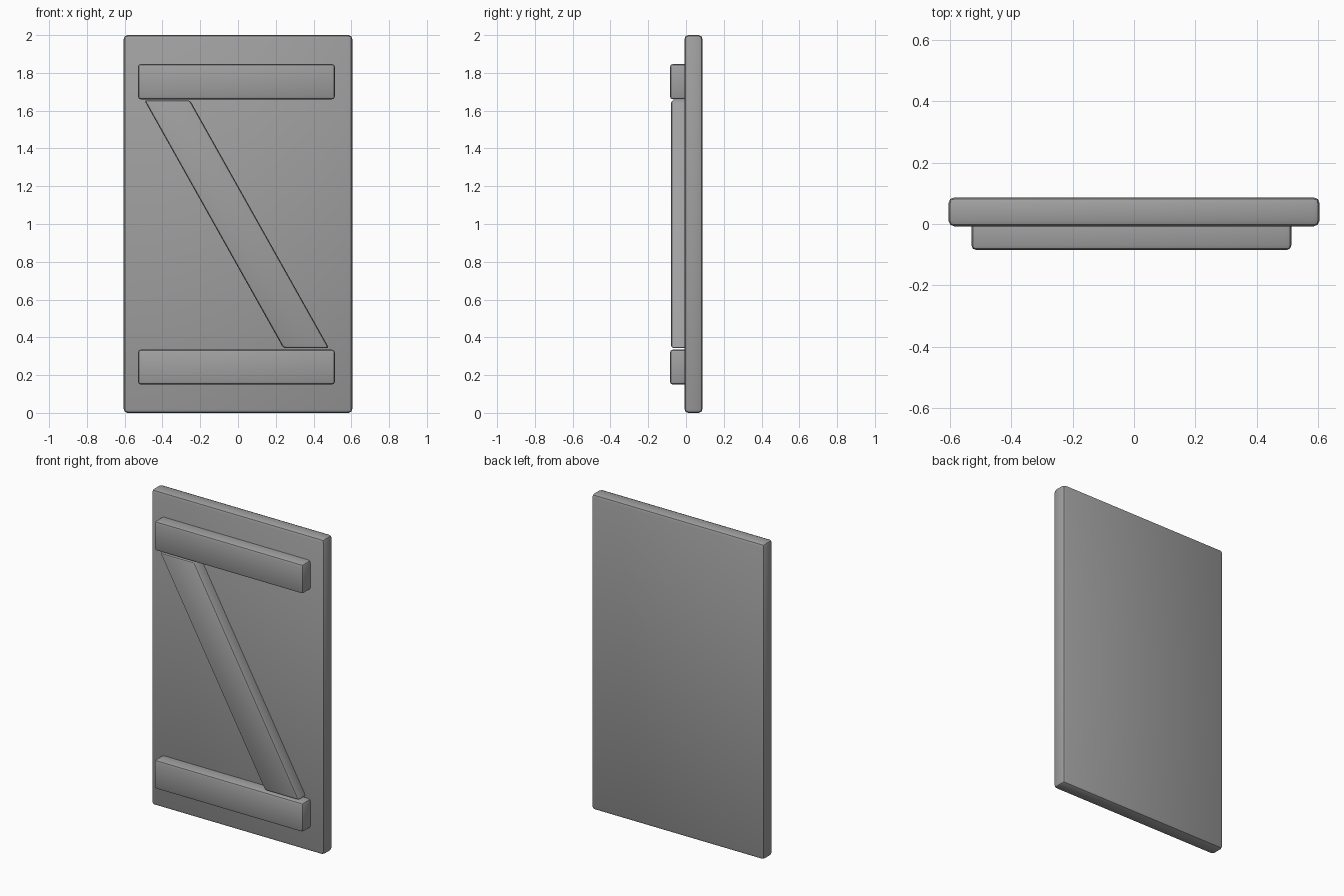
import bpy
import bmesh
from math import radians

default = bpy.data.objects.get("Cube")
if default:
    bpy.data.objects.remove(default, do_unlink=True)

# One plain grey for the whole door
GREY = (0.35, 0.35, 0.35, 1.0)
grey = bpy.data.materials.new("plain grey")
grey.use_nodes = True
grey.diffuse_color = GREY
grey.node_tree.nodes["Principled BSDF"].inputs["Base Color"].default_value = GREY


def board(name, outline, front, back, bevel):
    """Extrude an (x, z) outline from front to back and soften its edges."""
    bm = bmesh.new()
    face = bm.faces.new([bm.verts.new((x, front, z)) for x, z in outline])
    extruded = bmesh.ops.extrude_face_region(bm, geom=[face], use_keep_orig=True)["geom"]
    verts = [v for v in extruded if isinstance(v, bmesh.types.BMVert)]
    bmesh.ops.translate(bm, verts=verts, vec=(0, back - front, 0))
    bmesh.ops.recalc_face_normals(bm, faces=bm.faces)
    mesh = bpy.data.meshes.new(name)
    bm.to_mesh(mesh)
    bm.free()
    mesh.materials.append(grey)
    obj = bpy.data.objects.new(name, mesh)
    bpy.context.collection.objects.link(obj)

    mod = obj.modifiers.new("soft edges", "BEVEL")
    mod.width = bevel
    mod.segments = 2
    bpy.ops.object.select_all(action="DESELECT")
    obj.select_set(True)
    bpy.context.view_layer.objects.active = obj
    bpy.ops.object.modifier_apply(modifier=mod.name)
    bpy.ops.object.shade_smooth_by_angle(angle=radians(40))
    return obj


def rectangle(left, right, bottom, top):
    return [(left, bottom), (right, bottom), (right, top), (left, top)]


# Door slab
board("door_panel", rectangle(-0.605, 0.605, 0, 2), -0.008, 0.087, 0.02)

# Horizontal rails
for name, bottom, top in (("lower_rail", 0.15, 0.335), ("upper_rail", 1.66, 1.847)):
    board(name, rectangle(-0.53, 0.513, bottom, top), -0.085, 0.03, 0.016)

# Diagonal brace with level ends
board("diagonal_brace",
      [(0.24, 0.343), (0.482, 0.343), (-0.254, 1.655), (-0.496, 1.655)],
      -0.079, 0.03, 0.014)
